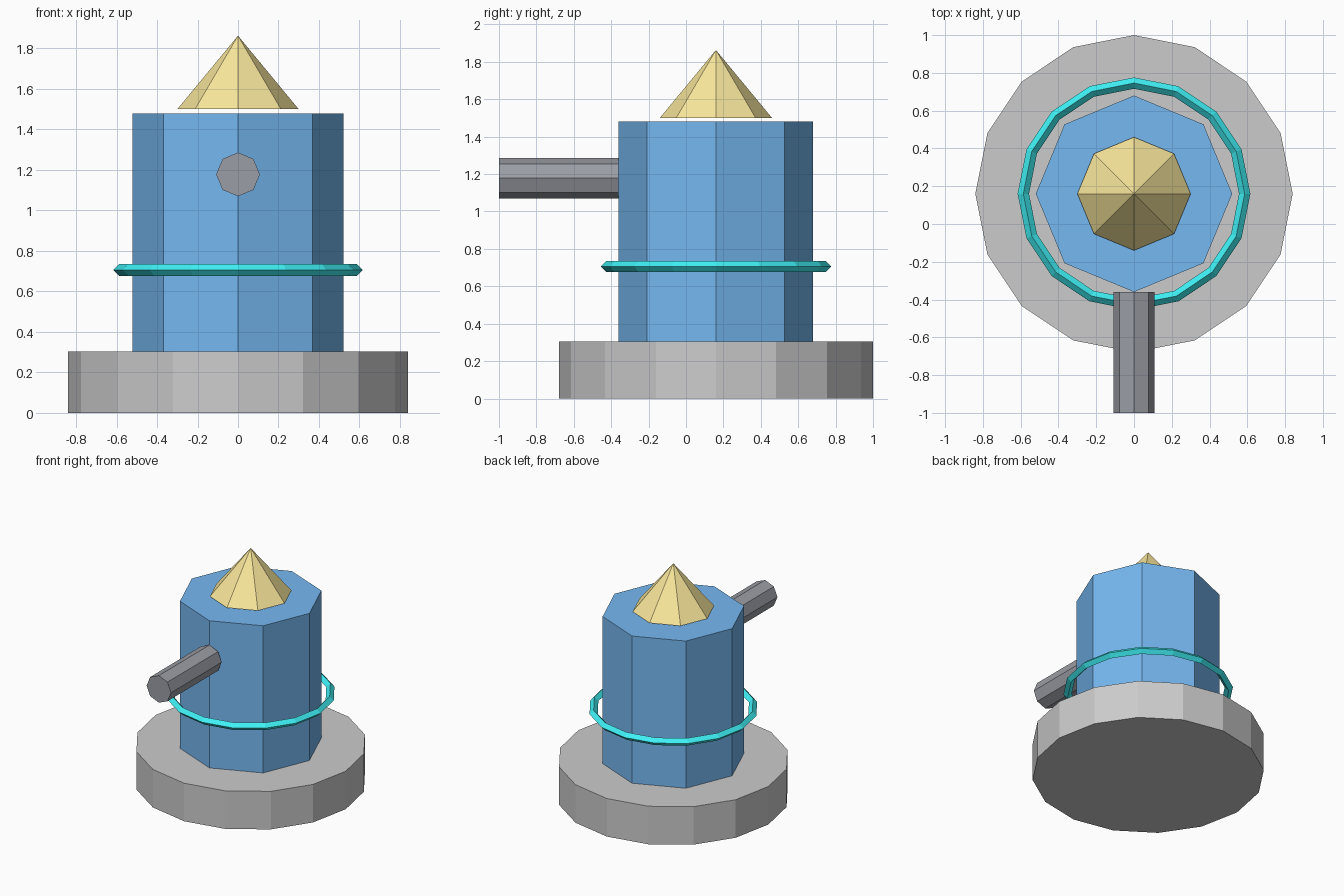
import bpy
from math import pi

if "Cube" in bpy.data.objects:
    bpy.data.objects.remove(bpy.data.objects["Cube"])

CY = 0.16  # y of the tower axis


def finish(name, color=None):
    obj = bpy.context.object
    obj.name = name
    if color:
        mat = bpy.data.materials.new(name + "_colour")
        mat.diffuse_color = (*color, 1)
        mat.use_nodes = True
        mat.node_tree.nodes["Principled BSDF"].inputs["Base Color"].default_value = mat.diffuse_color
        obj.data.materials.append(mat)
    return obj


def prism(name, sides, radius, z0, z1, color=None):
    bpy.ops.mesh.primitive_cylinder_add(
        vertices=sides, radius=radius, depth=z1 - z0,
        location=(0, CY, (z0 + z1) / 2))
    return finish(name, color)


# Round base and eight-sided body
prism("base", 16, 0.84, 0.0, 0.304)
prism("body", 8, 0.52, 0.304, 1.48, (0.18, 0.48, 0.88))

# Pointed cap floating just above the body
bpy.ops.mesh.primitive_cone_add(
    vertices=8, radius1=0.30, radius2=0, depth=0.363,
    location=(0, CY, 1.50 + 0.363 / 2))
finish("cap", (0.95, 0.80, 0.33))

# Barrel, flat ended, touching the front edge of the body
bpy.ops.mesh.primitive_cylinder_add(
    vertices=8, radius=0.108, depth=0.64,
    location=(0, -0.68, 1.178), rotation=(pi / 2, 0, 0))
finish("barrel", (0.33, 0.34, 0.38))

# Thin ring with a diamond section hovering around the body
bpy.ops.mesh.primitive_torus_add(
    major_segments=16, minor_segments=4, major_radius=0.586,
    minor_radius=0.03, location=(0, CY, 0.706))
finish("ring", (0.05, 0.88, 0.92))
